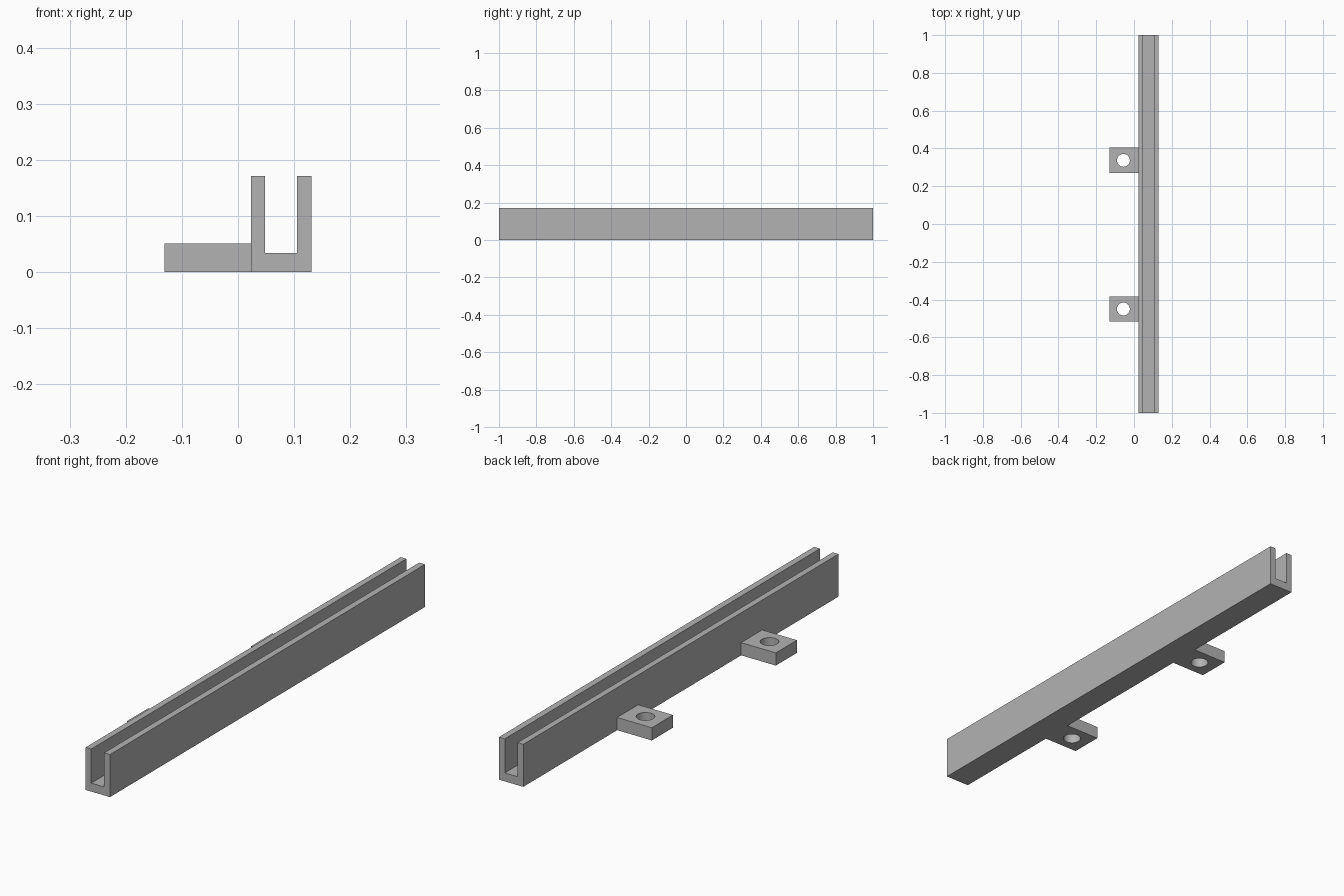
import bpy, bmesh, math
from mathutils import Vector

cube = bpy.data.objects.get("Cube")
if cube:
    bpy.data.objects.remove(cube, do_unlink=True)

grey = bpy.data.materials.new("plain_grey")
grey.use_nodes = True
COLOUR = (0.45, 0.45, 0.45, 1)
grey.diffuse_color = COLOUR
grey.node_tree.nodes["Principled BSDF"].inputs["Base Color"].default_value = COLOUR


def extrude_loops(name, loops, offset):
    """Fill the outline (and any holes) and extrude it into a closed solid."""
    bm = bmesh.new()
    edges = []
    for loop in loops:
        verts = [bm.verts.new(p) for p in loop]
        edges += [bm.edges.new((v, verts[i - 1])) for i, v in enumerate(verts)]
    bmesh.ops.triangle_fill(bm, edges=edges, use_beauty=True)
    solid = bmesh.ops.extrude_face_region(bm, geom=bm.faces[:])
    moved = [g for g in solid["geom"] if isinstance(g, bmesh.types.BMVert)]
    bmesh.ops.translate(bm, verts=moved, vec=Vector(offset))
    bmesh.ops.recalc_face_normals(bm, faces=bm.faces[:])
    mesh = bpy.data.meshes.new(name)
    bm.to_mesh(mesh)
    bm.free()
    mesh.materials.append(grey)
    obj = bpy.data.objects.new(name, mesh)
    bpy.context.collection.objects.link(obj)
    return obj


# Long U-shaped channel
LEFT, RIGHT, TOP = 0.131, 0.023, 0.171
IN_LEFT, IN_RIGHT, FLOOR = 0.105, 0.048, 0.034
profile = [(RIGHT, 0), (LEFT, 0), (LEFT, TOP), (IN_LEFT, TOP),
           (IN_LEFT, FLOOR), (IN_RIGHT, FLOOR), (IN_RIGHT, TOP), (RIGHT, TOP)]
extrude_loops("channel", [[(x, -1, z) for x, z in profile]], (0, 2, 0))

# Two mounting tabs with round screw holes
OUTER, HALF, THICK = -0.131, 0.067, 0.051
HOLE_X, RADIUS, SIDES = -0.056, 0.034, 48
for name, y in (("back_tab", 0.337), ("front_tab", -0.45)):
    outline = [(OUTER, y - HALF, 0), (RIGHT, y - HALF, 0),
               (RIGHT, y + HALF, 0), (OUTER, y + HALF, 0)]
    angles = [math.tau * i / SIDES for i in range(SIDES)]
    hole = [(HOLE_X + RADIUS * math.cos(a), y + RADIUS * math.sin(a), 0) for a in angles]
    tab = extrude_loops(name, [outline, hole], (0, 0, THICK))
    bpy.ops.object.select_all(action="DESELECT")
    tab.select_set(True)
    bpy.context.view_layer.objects.active = tab
    bpy.ops.object.shade_smooth_by_angle(angle=math.radians(30))
